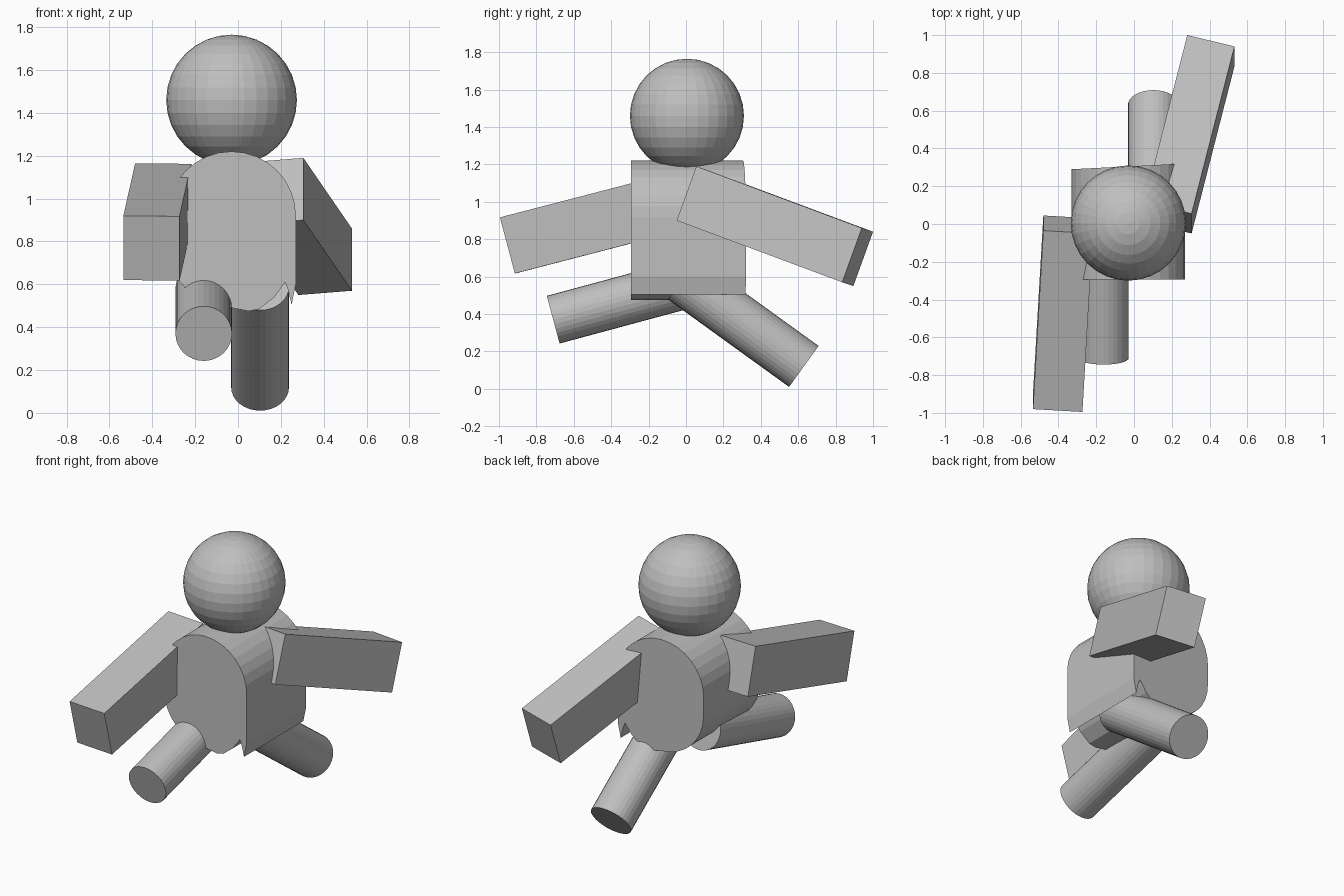
import bpy, bmesh, math
from mathutils import Vector, Matrix

cube = bpy.data.objects.get("Cube")
if cube:
    bpy.data.objects.remove(cube, do_unlink=True)

# Single plain grey
grey = bpy.data.materials.new("plain_grey")
grey.use_nodes = True
colour = (0.52, 0.52, 0.52, 1)
grey.diffuse_color = colour
grey.node_tree.nodes["Principled BSDF"].inputs["Base Color"].default_value = colour


def finish(name, bm):
    bmesh.ops.recalc_face_normals(bm, faces=bm.faces)
    mesh = bpy.data.meshes.new(name)
    bm.to_mesh(mesh)
    bm.free()
    mesh.materials.append(grey)
    obj = bpy.data.objects.new(name, mesh)
    bpy.context.collection.objects.link(obj)
    return obj


def box(name, corner, length, width, height):
    """Box spanned by three edge vectors from one corner."""
    edges = [Vector(v) for v in (length, width, height)]
    centre = Vector(corner) + sum(edges, Vector()) / 2
    frame = Matrix(edges).transposed().to_4x4()
    bm = bmesh.new()
    bmesh.ops.create_cube(bm, size=1, matrix=Matrix.Translation(centre) @ frame)
    return finish(name, bm)


def leg(name, foot, direction, length, radius):
    """Cylinder from the centre of its foot end along a direction."""
    axis = Vector(direction).normalized()
    centre = Vector(foot) + axis * length / 2
    turn = axis.to_track_quat('Z', 'Y').to_matrix().to_4x4()
    bm = bmesh.new()
    bmesh.ops.create_cone(bm, cap_ends=True, segments=32, radius1=radius,
                          radius2=radius, depth=length,
                          matrix=Matrix.Translation(centre) @ turn)
    return finish(name, bm)


# Head
bm = bmesh.new()
bmesh.ops.create_uvsphere(bm, u_segments=32, v_segments=16, radius=0.305,
                          matrix=Matrix.Translation((-0.03, 0.005, 1.46)))
finish("head", bm)

# Torso: round-topped profile with a notched lower edge, pushed front to back
profile = []
for i in range(17):
    a = math.pi * i / 16
    profile.append((-0.03 + 0.3 * math.cos(a), 0.92 + 0.3 * math.sin(a)))
for i in range(9):
    a = math.pi * (1 + i / 16)
    profile.append((-0.03 + 0.3 * math.cos(a), 0.79 + 0.3 * math.sin(a)))
profile += [(0.05, 0.475), (0.1, 0.485), (0.17, 0.54), (0.22, 0.61),
            (0.235, 0.57), (0.25, 0.505), (0.27, 0.6)]
bm = bmesh.new()
front = [bm.verts.new((x, -0.295, z)) for x, z in profile]
back = [bm.verts.new((x, 0.305 + 0.05 * (x + 0.03), z)) for x, z in profile]
bm.faces.new(front)
bm.faces.new(back)
for i in range(len(profile)):
    j = (i + 1) % len(profile)
    bm.faces.new((front[i], front[j], back[j], back[i]))
finish("torso", bm)

# Arms: the right one swings forward, the left one backward
box("right_arm", (-0.535, -0.90, 0.62),
    (0.055, 0.945, 0.245), (0.262, -0.015, -0.003), (0, -0.08, 0.3))
box("left_arm", (0.305, -0.05, 0.90),
    (0.227, 0.885, -0.33), (-0.25, 0.06, -0.02), (0, 0.105, 0.29))

# Legs: opposite swing to the arms
leg("right_leg", (-0.16, -0.71, 0.37), (0, 0.965, 0.26), 0.8, 0.132)
leg("left_leg", (0.103, 0.63, 0.12), (0, -0.81, 0.585), 0.8, 0.135)
